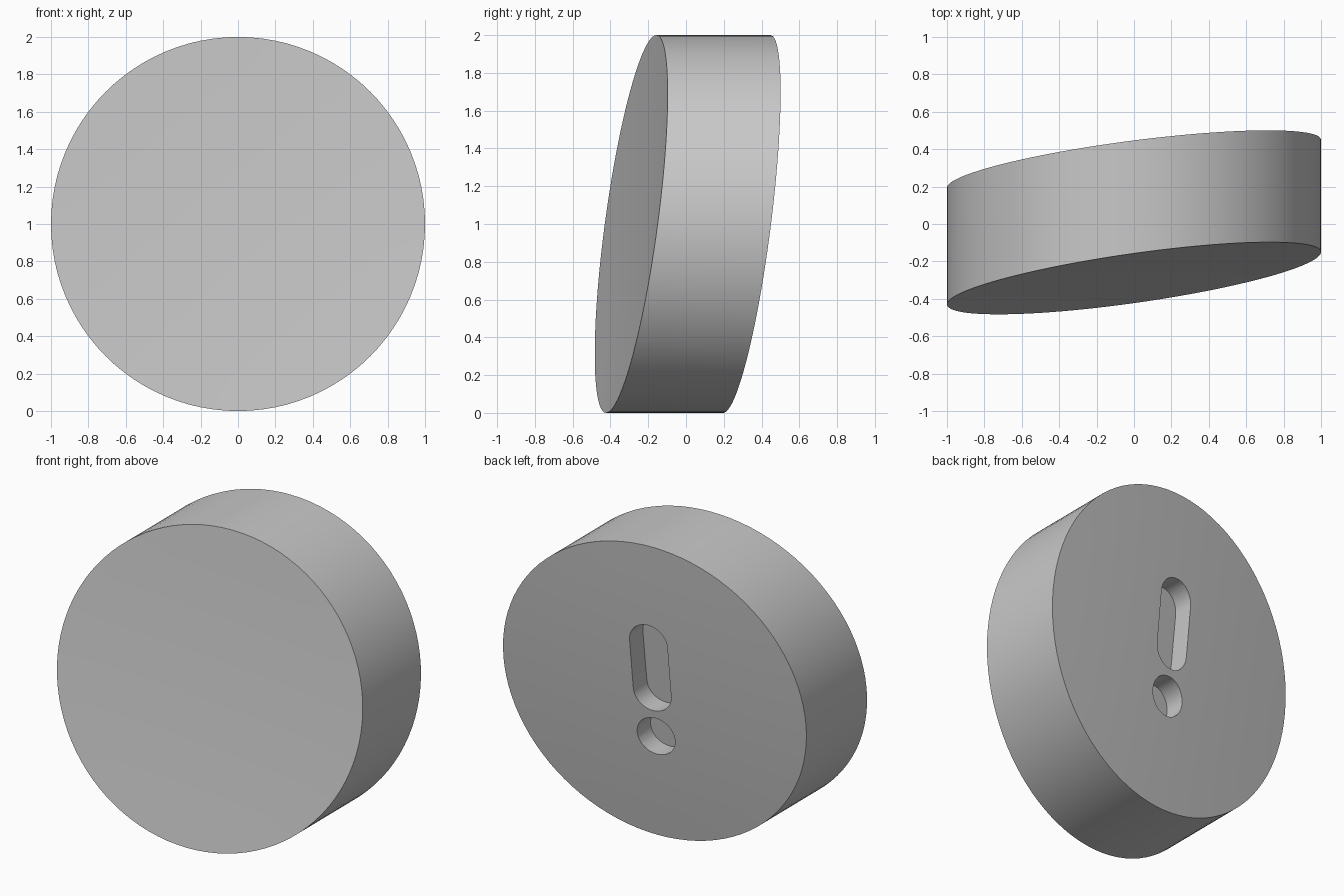
import bpy, bmesh
from math import cos, sin, pi

cube = bpy.data.objects.get("Cube")
if cube:
    bpy.data.objects.remove(cube, do_unlink=True)

SIDES, RINGS = 96, 6

grey = bpy.data.materials.new("plain_grey")
grey.use_nodes = True
colour = (0.58, 0.58, 0.58, 1)
grey.diffuse_color = colour
grey.node_tree.nodes["Principled BSDF"].inputs["Base Color"].default_value = colour


def front_y(x, z):
    return -0.29 + 0.14 * x + 0.133 * (z - 1) + 0.02 * (1 - x * x - (z - 1) ** 2)


def back_y(x, z):
    return 0.322 + 0.128 * x + 0.125 * (z - 1) + 0.026 * (1 - x * x - (z - 1) ** 2)


def make_object(name, bm):
    bmesh.ops.recalc_face_normals(bm, faces=bm.faces)
    mesh = bpy.data.meshes.new(name)
    bm.to_mesh(mesh)
    bm.free()
    mesh.materials.append(grey)
    obj = bpy.data.objects.new(name, mesh)
    bpy.context.collection.objects.link(obj)
    return obj


def bridge(bm, a, b):
    for i in range(len(a)):
        j = (i + 1) % len(a)
        bm.faces.new((a[i], a[j], b[j], b[i]))


# Round body with tilted, gently curved front and back
bm = bmesh.new()
rims = []
for surface in (front_y, back_y):
    centre = bm.verts.new((0, surface(0, 1), 1))
    previous = None
    for k in range(1, RINGS + 1):
        r = k / RINGS
        ring = []
        for i in range(SIDES):
            x, z = r * cos(2 * pi * i / SIDES), 1 + r * sin(2 * pi * i / SIDES)
            ring.append(bm.verts.new((x, surface(x, z), z)))
        if previous:
            bridge(bm, previous, ring)
        else:
            for i in range(SIDES):
                bm.faces.new((centre, ring[i], ring[(i + 1) % SIDES]))
        previous = ring
    rims.append(previous)
bridge(bm, *rims)
body = make_object("round_body", bm)


def recess(name, low, high, radius=0.125, depth=0.14, steps=20):
    """Cut a round-ended pocket into the back between two heights."""
    outline = [(radius * cos(pi * i / steps), high + radius * sin(pi * i / steps))
               for i in range(steps + 1)]
    lower = [(-x, low + high - z) for x, z in outline]
    outline += lower if high > low else lower[1:-1]
    bm = bmesh.new()
    floor = [bm.verts.new((x, 0.348 + 0.128 * x + 0.125 * (z - 1) - depth, z))
             for x, z in outline]
    top = [bm.verts.new((x, 1, z)) for x, z in outline]
    bm.faces.new(floor)
    bm.faces.new(top)
    bridge(bm, floor, top)
    cutter = make_object(name, bm)
    cutter.hide_render = True
    mod = body.modifiers.new(name, 'BOOLEAN')
    mod.operation, mod.solver, mod.object = 'DIFFERENCE', 'EXACT', cutter
    bpy.ops.object.modifier_apply(modifier=mod.name)
    bpy.data.objects.remove(cutter, do_unlink=True)


bpy.ops.object.select_all(action='DESELECT')
body.select_set(True)
bpy.context.view_layer.objects.active = body

# Hanging slot and round hole in the back
recess("slot_cutter", 1.0, 1.333)
recess("hole_cutter", 0.7, 0.7)

bpy.ops.object.shade_smooth_by_angle(angle=0.6)
